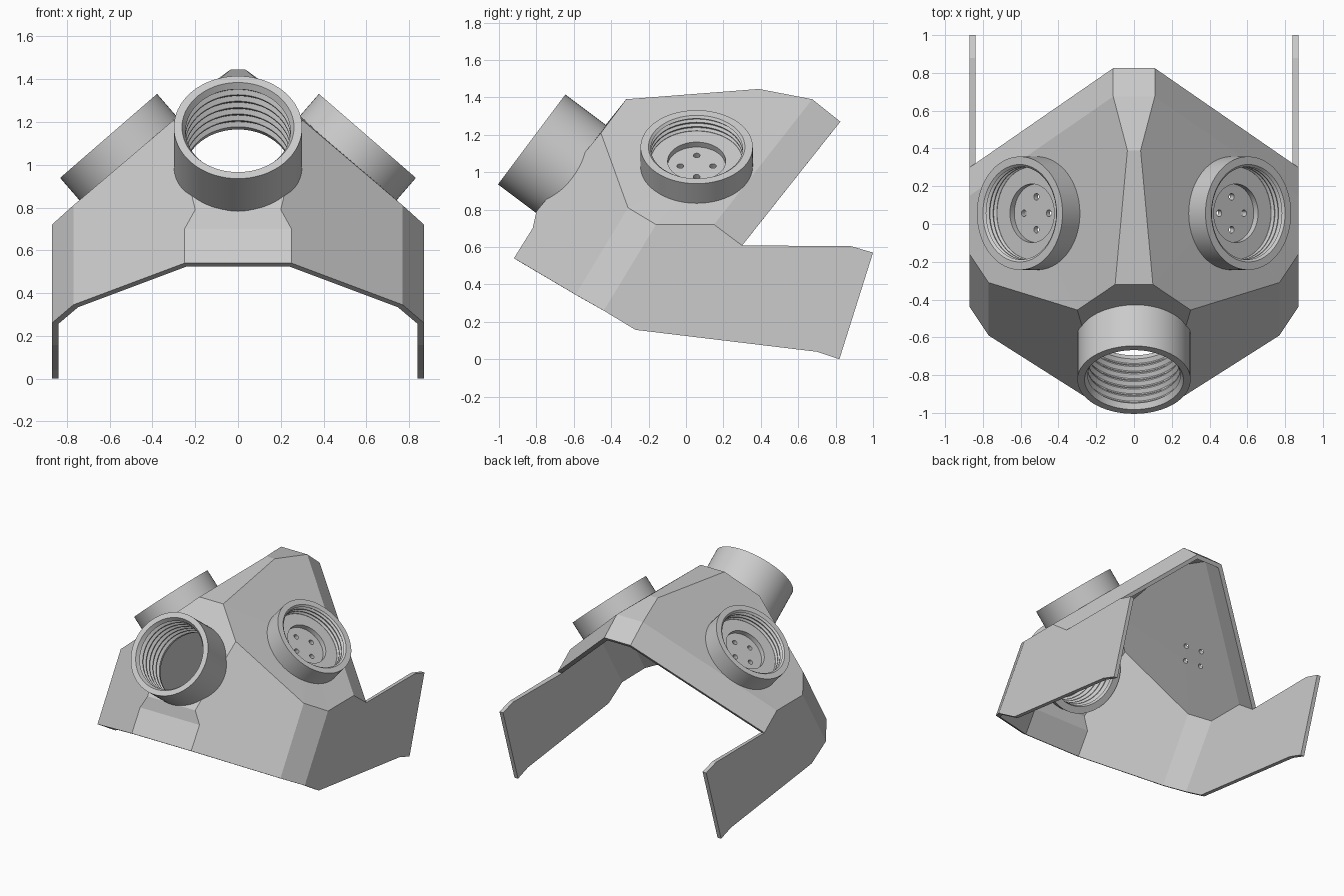
import bpy, bmesh, math
from mathutils import Vector, Matrix

if "Cube" in bpy.data.objects:
    bpy.data.objects.remove(bpy.data.objects["Cube"], do_unlink=True)

grey = bpy.data.materials.new("plain grey")
grey.use_nodes = True
grey.diffuse_color = (0.6, 0.6, 0.6, 1)
grey.node_tree.nodes["Principled BSDF"].inputs["Base Color"].default_value = (0.6, 0.6, 0.6, 1)


def make_object(name, bm):
    mesh = bpy.data.meshes.new(name)
    bm.to_mesh(mesh)
    bm.free()
    mesh.materials.append(grey)
    obj = bpy.data.objects.new(name, mesh)
    bpy.context.collection.objects.link(obj)
    return obj


def apply_modifiers(obj):
    bpy.context.view_layer.update()
    graph = bpy.context.evaluated_depsgraph_get()
    mesh = bpy.data.meshes.new_from_object(obj.evaluated_get(graph))
    obj.modifiers.clear()
    obj.data = mesh


def cut(obj, cutters):
    for cutter in cutters:
        mod = obj.modifiers.new("cut", 'BOOLEAN')
        mod.operation = 'DIFFERENCE'
        mod.solver = 'EXACT'
        mod.object = cutter
    apply_modifiers(obj)


def smooth(obj):
    bpy.ops.object.select_all(action='DESELECT')
    obj.select_set(True)
    bpy.context.view_layer.objects.active = obj
    bpy.ops.object.shade_smooth_by_angle(angle=math.radians(25))


def frame(center, axis):
    """Matrix whose local z runs out along the port axis."""
    return Matrix.Translation(center) @ Vector(axis).to_track_quat('Z', 'Y').to_matrix().to_4x4()


def lathe(name, profile, matrix, closed):
    """Turn a (radius, height) profile around local z."""
    bm = bmesh.new()
    verts = [bm.verts.new((r, 0, z)) for r, z in profile]
    pairs = list(zip(verts, verts[1:]))
    if closed:
        pairs.append((verts[-1], verts[0]))
    edges = [bm.edges.new(p) for p in pairs]
    bmesh.ops.spin(bm, geom=verts + edges, cent=(0, 0, 0), axis=(0, 0, 1),
                   angle=math.tau, steps=72, use_duplicate=False)
    bmesh.ops.remove_doubles(bm, verts=bm.verts, dist=0.0005)
    bmesh.ops.recalc_face_normals(bm, faces=bm.faces)
    bm.transform(matrix)
    return make_object(name, bm)


def cylinder_cutter(matrix, radius, top, bottom, x=0, y=0):
    bm = bmesh.new()
    bmesh.ops.create_cone(bm, cap_ends=True, segments=32, radius1=radius, radius2=radius,
                          depth=top - bottom)
    bm.transform(matrix @ Matrix.Translation((x, y, (top + bottom) / 2)))
    obj = make_object("cutter", bm)
    obj.hide_render = True
    return obj


def thread(start, pitch, count, crest, root):
    """Zigzag thread profile running down the bore."""
    points = []
    for i in range(count):
        z = start - i * pitch
        points += [(crest, z), (root, z - pitch * 0.35), (root, z - pitch * 0.5),
                   (crest, z - pitch * 0.85)]
    return points


# Shell: corner points of the model's left half
P = dict(
    ridge_front=(0.10, -0.32, 1.39), ridge_mid=(0.035, 0.39, 1.445),
    ridge_back=(0.11, 0.675, 1.39), ridge_end=(0.11, 0.825, 1.27),
    brow=(0.30, -0.455, 1.21), cheek=(0.77, -0.31, 0.81),
    side_front=(0.87, -0.16, 0.72), side_back=(0.87, 0.15, 0.72), notch=(0.87, 0.30, 0.608),
    chin=(0.25, -0.92, 0.54), chin_top=(0.25, -0.82, 0.70), neck=(0.20, -0.80, 0.79),
    jaw=(0.77, -0.59, 0.345), jaw_side=(0.87, -0.44, 0.26), heel=(0.87, -0.27, 0.157),
    arm_low=(0.87, 0.70, 0.04), arm_tip=(0.87, 0.82, 0.0),
    arm_end=(0.87, 1.0, 0.57), arm_top=(0.87, 0.88, 0.605))
half_faces = [
    "chin jaw cheek brow neck chin_top",
    "jaw jaw_side side_front cheek",
    "brow cheek side_front side_back ridge_back ridge_mid ridge_front",
    "ridge_back side_back notch ridge_end",
    "side_front jaw_side heel arm_low arm_tip arm_end arm_top notch side_back"]
strip = "chin chin_top neck brow ridge_front ridge_mid ridge_back ridge_end".split()

bm = bmesh.new()
sides = [{n: bm.verts.new((s * x, y, z)) for n, (x, y, z) in P.items()} for s in (1, -1)]
for side in sides:
    for names in half_faces:
        bm.faces.new([side[n] for n in names.split()])
for a, b in zip(strip, strip[1:]):
    if a == "neck":
        continue
    if a == "brow":
        corners = ("neck", "brow", "ridge_front")
        bm.faces.new([sides[0][n] for n in corners] + [sides[1][n] for n in reversed(corners)])
    else:
        bm.faces.new((sides[0][a], sides[0][b], sides[1][b], sides[1][a]))
bmesh.ops.recalc_face_normals(bm, faces=bm.faces)
bm.faces.ensure_lookup_table()
if bm.faces[0].normal.y > 0:
    bmesh.ops.reverse_faces(bm, faces=bm.faces)
shell = make_object("mask_shell", bm)
solid = shell.modifiers.new("thickness", 'SOLIDIFY')
solid.thickness = 0.03
solid.offset = -1
solid.use_even_offset = True
apply_modifiers(shell)

# Front port: open threaded tube
front = frame((0, -0.825, 1.175), (0, -0.8, 0.6))
tube = [(0.30, -0.35), (0.30, 0), (0.262, 0)] + thread(-0.03, 0.05, 6, 0.245, 0.262) + [(0.25, -0.35)]
smooth(lathe("front_port", tube, front, True))
cutters = [cylinder_cutter(front, 0.275, 0.1, -0.45)]

# Side ports: threaded cups with a recessed floor and four through holes
cup = ([(0, -0.155), (0.30, -0.155), (0.30, 0), (0.258, 0)]
       + thread(-0.012, 0.03, 3, 0.245, 0.258)
       + [(0.245, -0.10), (0.155, -0.10), (0.155, -0.135), (0, -0.135)])
for s, label in ((1, "left"), (-1, "right")):
    m = frame((s * 0.605, 0.057, 1.135), (s * 0.655, 0, 0.756))
    holes = [cylinder_cutter(m, 0.018, 0.0, -0.3, 0.087 * math.cos(a), 0.087 * math.sin(a))
             for a in (i * math.pi / 2 for i in range(4))]
    port = lathe(label + "_port", cup, m, False)
    cut(port, holes)
    smooth(port)
    cutters += holes

cut(shell, cutters)
for c in cutters:
    bpy.data.objects.remove(c, do_unlink=True)
